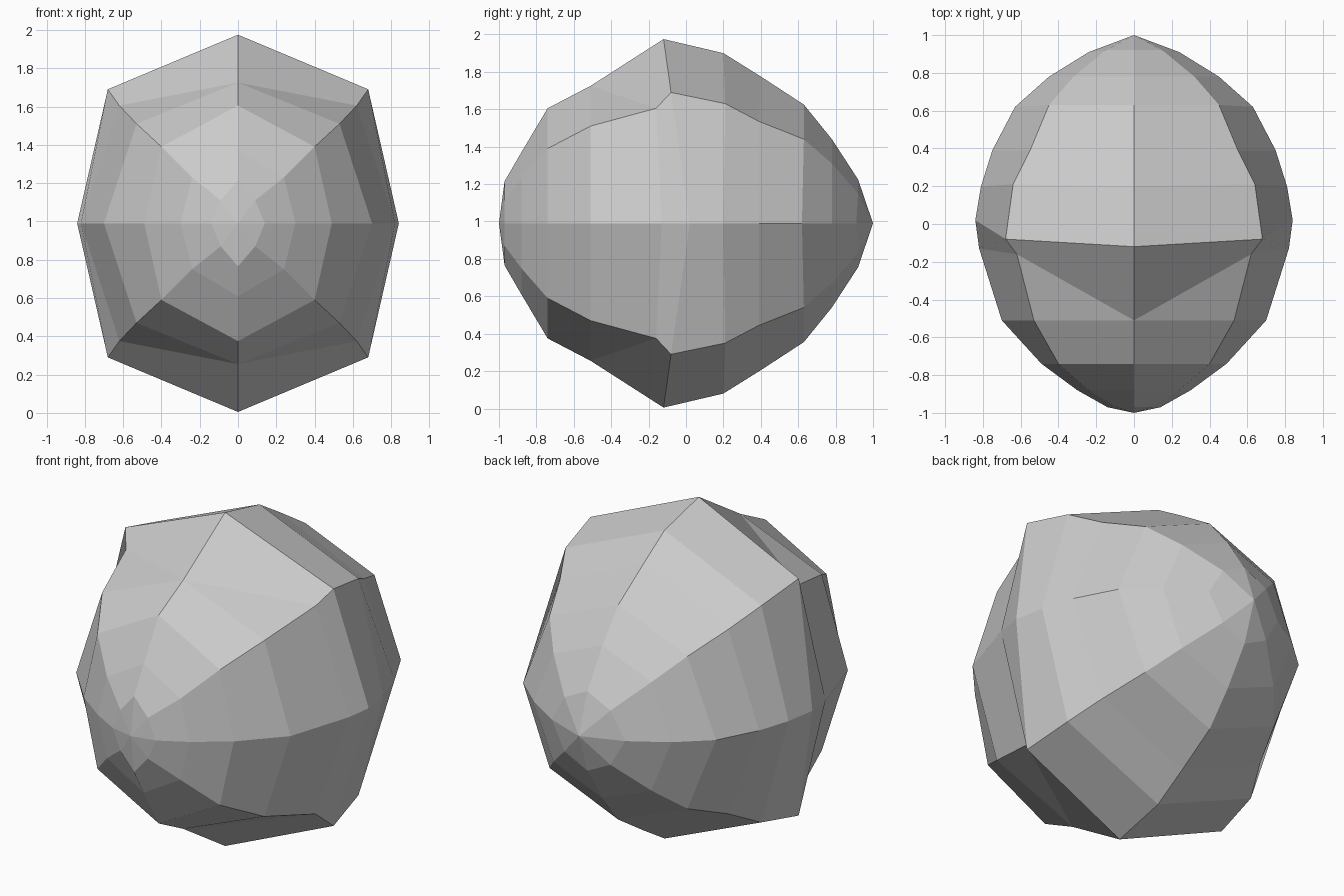
import bpy
import bmesh
from mathutils import Vector

cube = bpy.data.objects.get("Cube")
if cube:
    bpy.data.objects.remove(cube)

CENTRE = 0.99

grey = bpy.data.materials.new("stone_grey")
grey.use_nodes = True
grey.diffuse_color = (0.6, 0.6, 0.6, 1)
grey.node_tree.nodes["Principled BSDF"].inputs["Base Color"].default_value = (0.6, 0.6, 0.6, 1)


def shell(name, tip_y, side, corner, top):
    """Loft a quarter from its tip through three ridge lines, then mirror it."""
    bm = bmesh.new()
    verts = {}

    def vert(co):
        if co not in verts:
            verts[co] = bm.verts.new(co)
        return verts[co]

    tip = (0, tip_y, 0)
    ridges = [
        [tip] + [(x, y, 0) for y, x in side],
        [tip] + [(x, y, z) for y, x, z in corner],
        [tip] + [(0, y, z) for y, z in top],
    ]
    for low, high in zip(ridges, ridges[1:]):
        for a, b, c, d in zip(low, low[1:], high[1:], high):
            loop = list(dict.fromkeys(vert(co) for co in (a, b, c, d)))
            face = bm.faces.new(loop)
            face.normal_update()
            # point every facet away from the middle of the body
            if face.normal.dot(face.calc_center_median()) < 0:
                face.normal_flip()
    mesh = bpy.data.meshes.new(name)
    bm.to_mesh(mesh)
    bm.free()
    mesh.materials.append(grey)
    obj = bpy.data.objects.new(name, mesh)
    obj.location = Vector((0, 0, CENTRE))
    bpy.context.collection.objects.link(obj)
    mirror = obj.modifiers.new("quarters", "MIRROR")
    mirror.use_axis = (True, False, True)
    mirror.merge_threshold = 0.002
    return obj


# rim shared by both shells
rim_side, rim_corner, rim_top = (0.02, 0.84), (-0.08, 0.68, 0.7), (-0.12, 0.985)

# front dome, with the stepped underside of the rim
shell(
    "front_shell", -1,
    [(-0.97, 0.14), (-0.88, 0.3), (-0.74, 0.49), (-0.51, 0.7), (-0.13, 0.82), rim_side],
    [(-0.97, 0.09, 0.12), (-0.88, 0.24, 0.24), (-0.74, 0.4, 0.4),
     (-0.51, 0.53, 0.52), (-0.16, 0.62, 0.615), rim_corner],
    [(-0.97, 0.225), (-0.88, 0.38), (-0.74, 0.615), (-0.51, 0.735), (-0.51, 0.735), rim_top],
)

# rear hood, tapering to a point
shell(
    "rear_shell", 1,
    [(0.91, 0.24), (0.78, 0.45), (0.62, 0.63), (0.39, 0.75), (0.2, 0.81), rim_side],
    [(0.92, 0.15, 0.16), (0.78, 0.32, 0.32), (0.63, 0.45, 0.45),
     (0.39, 0.55, 0.545), (0.21, 0.64, 0.64), rim_corner],
    [(0.92, 0.235), (0.78, 0.45), (0.63, 0.635), (0.4, 0.785), (0.2, 0.91), rim_top],
)
